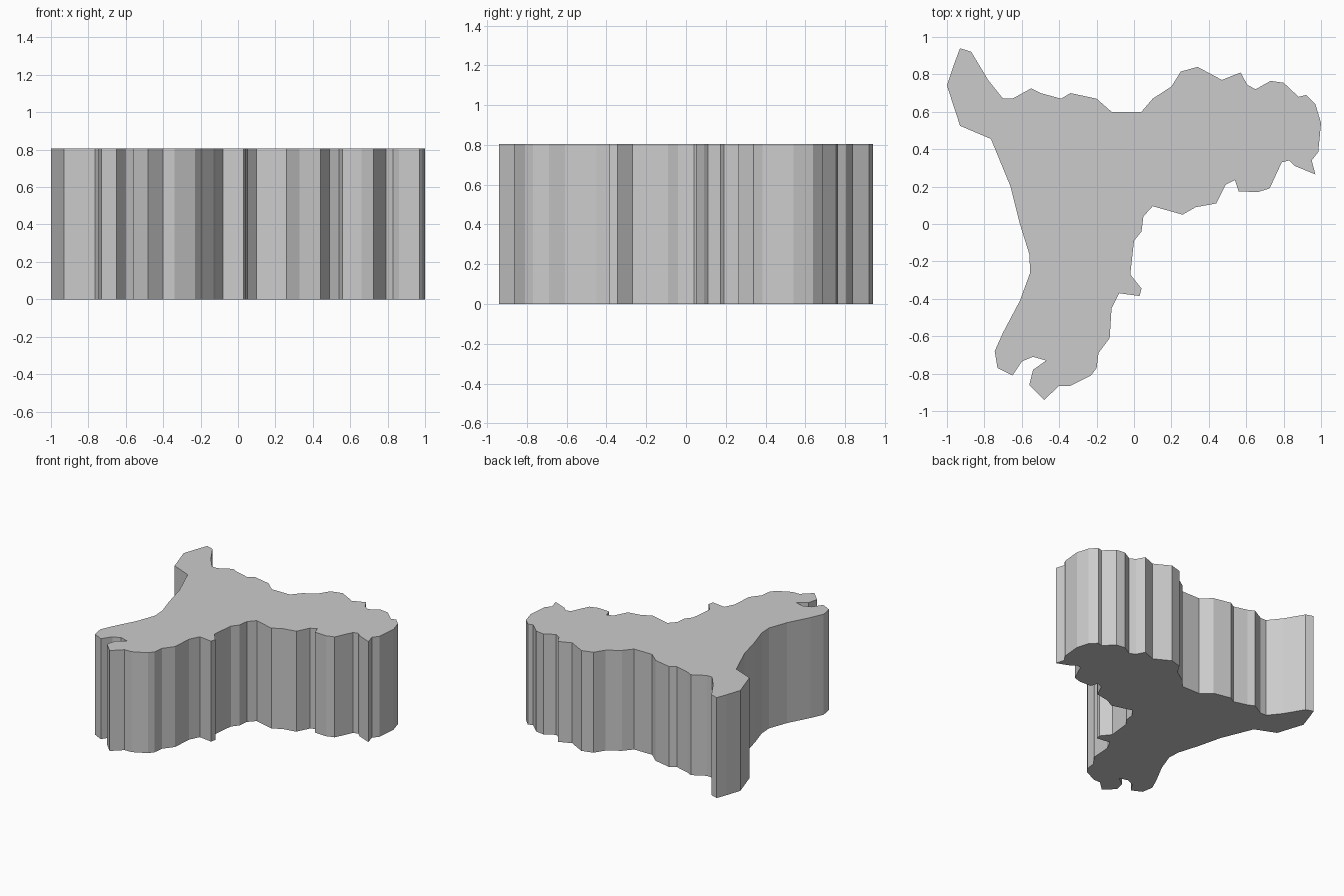
import bpy, bmesh

HEIGHT = 0.805

# Outline seen from above, clockwise from the north-west tip
OUTLINE = [
    # north edge
    (-.93, .94), (-.87, .92), (-.78, .77), (-.70, .67), (-.65, .67), (-.55, .725),
    (-.50, .70), (-.39, .67), (-.34, .70), (-.20, .67), (-.12, .60), (.04, .60),
    (.10, .67), (.20, .735), (.25, .815), (.34, .84), (.47, .77), (.57, .81),
    (.605, .745), (.65, .72), (.73, .765), (.80, .755), (.88, .68), (.92, .69),
    (.97, .64), (1, .54),
    # east arm and inner corner
    (.985, .385), (.95, .34), (.97, .265), (.86, .31), (.83, .34), (.79, .33),
    (.725, .19), (.66, .17), (.56, .175), (.54, .235), (.49, .21), (.44, .11),
    (.33, .09), (.26, .05), (.10, .095), (.05, .04), (.04, -.04), (0, -.09),
    # south arm with its notch
    (-.02, -.27), (.04, -.345), (.03, -.385), (-.08, -.37), (-.12, -.45),
    (-.13, -.61), (-.19, -.69), (-.20, -.77), (-.23, -.81), (-.34, -.865),
    (-.40, -.865), (-.48, -.94), (-.56, -.86), (-.54, -.78), (-.47, -.73),
    (-.54, -.71), (-.60, -.735), (-.65, -.81), (-.73, -.77), (-.745, -.68),
    (-.70, -.58),
    # west edge
    (-.61, -.41), (-.555, -.26), (-.56, -.16), (-.61, 0), (-.66, .20),
    (-.765, .455), (-.93, .525), (-1, .74), (-.96, .86),
]

# Flat slab: extrude the outline straight up
bm = bmesh.new()
base = bm.faces.new([bm.verts.new((x, y, 0)) for x, y in OUTLINE])
top = bmesh.ops.extrude_face_region(bm, geom=[base], use_keep_orig=True)["geom"]
bmesh.ops.translate(bm, vec=(0, 0, HEIGHT),
                    verts=[v for v in top if isinstance(v, bmesh.types.BMVert)])
bmesh.ops.recalc_face_normals(bm, faces=bm.faces)

mesh = bpy.data.meshes.new("outline_slab")
bm.to_mesh(mesh)
bm.free()
bpy.context.collection.objects.link(bpy.data.objects.new("outline_slab", mesh))
